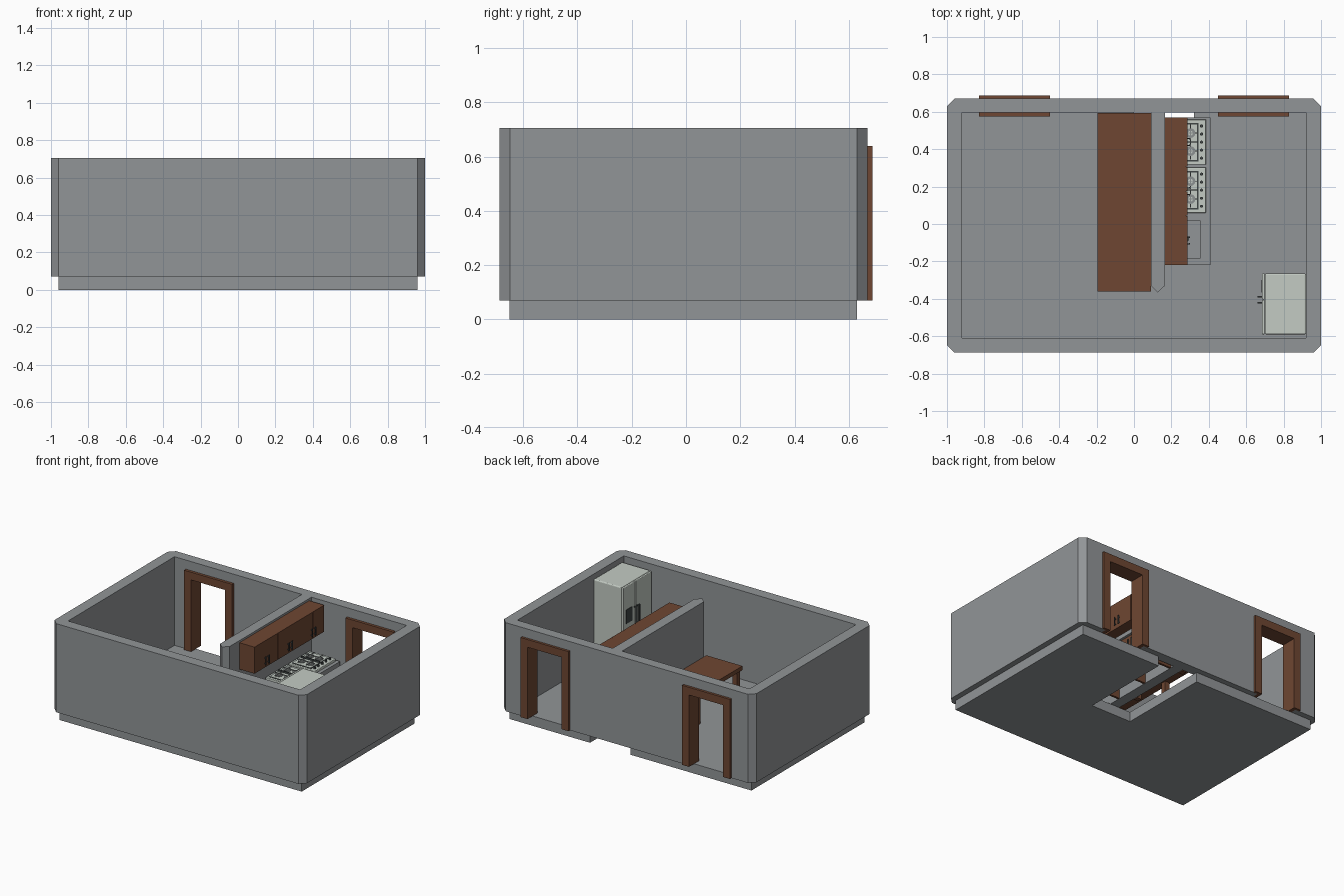
import bpy, bmesh, math

if "Cube" in bpy.data.objects:
    bpy.data.objects.remove(bpy.data.objects["Cube"])

def mat(name, rgb):
    m = bpy.data.materials.new(name)
    m.diffuse_color = (*rgb, 1)
    m.use_nodes = True
    m.node_tree.nodes["Principled BSDF"].inputs["Base Color"].default_value = m.diffuse_color
    return m

GREY = mat("wall_grey", (0.285, 0.30, 0.31))
BROWN = mat("wood_brown", (0.158, 0.062, 0.032))
WHITE = mat("appliance_white", (0.55, 0.60, 0.55))
STEEL = mat("burner_grey", (0.26, 0.28, 0.28))
DARK = mat("dark_metal", (0.05, 0.06, 0.06))

def prism(name, pts, z0, z1, m):
    """Extrude a plan outline between two heights."""
    bm = bmesh.new()
    f = bm.faces.new([bm.verts.new((x, y, z0)) for x, y in pts])
    top = bmesh.ops.extrude_face_region(bm, geom=[f])["geom"]
    bmesh.ops.translate(bm, vec=(0, 0, z1 - z0),
                        verts=[v for v in top if isinstance(v, bmesh.types.BMVert)])
    bmesh.ops.recalc_face_normals(bm, faces=bm.faces)
    me = bpy.data.meshes.new(name)
    bm.to_mesh(me)
    bm.free()
    me.materials.append(m)
    ob = bpy.data.objects.new(name, me)
    bpy.context.collection.objects.link(ob)
    return ob

def box(name, x0, x1, y0, y1, z0, z1, m, bevel=0):
    ob = prism(name, [(x0, y0), (x1, y0), (x1, y1), (x0, y1)], z0, z1, m)
    if bevel:
        b = ob.modifiers.new("bevel", "BEVEL")
        b.width, b.segments = bevel, 3
    return ob

def disc(name, x, y, z0, z1, r, m, n=16):
    return prism(name, [(x + r * math.cos(2 * math.pi * i / n),
                         y + r * math.sin(2 * math.pi * i / n)) for i in range(n)], z0, z1, m)

def cut(ob, cutter):
    b = ob.modifiers.new("cut", "BOOLEAN")
    b.operation, b.object, b.solver = "DIFFERENCE", cutter, "EXACT"
    bpy.context.view_layer.objects.active = ob
    bpy.ops.object.modifier_apply(modifier=b.name)
    bpy.data.objects.remove(cutter)

def handle(name, x, y, z0, z1, out):
    """Vertical bar handle on a face at x, standing off by out (signed)."""
    a, b = sorted((x + out * 0.6, x + out))
    box(name, a, b, y - 0.004, y + 0.004, z0, z1, DARK)
    for z in (z0 + 0.008, z1 - 0.014):
        a, b = sorted((x, x + out * 0.7))
        box(name + "_post", a, b, y - 0.003, y + 0.003, z, z + 0.006, DARK)

FL, TOP = 0.07, 0.705

# Floor slab with a notch running in from the back
prism("floor", [(-0.96, -0.65), (0.96, -0.65), (0.96, 0.63), (0.32, 0.63), (0.32, -0.04),
                (0.0, -0.04), (0.0, 0.63), (-0.96, 0.63)], 0, FL, GREY)

# Outer walls with chamfered corners
c, x, y0, y1 = 0.04, 1.0, -0.688, 0.67
walls = prism("walls", [(-x + c, y0), (x - c, y0), (x, y0 + c), (x, y1 - c),
                        (x - c, y1), (-x + c, y1), (-x, y1 - c), (-x, y0 + c)], FL, TOP, GREY)
cut(walls, box("cutter", -0.92, 0.92, -0.61, 0.595, 0, 1, GREY))

# Doorways and their frames
for s in (-1, 1):
    d = s * 0.64
    cut(walls, box("cutter", d - 0.16, d + 0.16, 0.5, 0.8, 0, 0.60, GREY))
    for a in (-0.19, 0.135):
        box("door_jamb", d + a, d + a + 0.055, 0.575, 0.688, FL, 0.59, BROWN)
    box("door_lintel", d - 0.19, d + 0.19, 0.575, 0.688, 0.585, 0.64, BROWN)

# Partition with a pointed end
prism("partition", [(0.09, -0.33), (0.127, -0.365), (0.165, -0.33), (0.165, 0.596),
                    (0.09, 0.596)], FL, TOP, GREY)

# Long bar table on the left of the partition
box("table_top", -0.195, 0.09, -0.36, 0.594, 0.28, 0.31, BROWN)
for lx in (-0.185, 0.05):
    for ly in (-0.35, 0.10, 0.55):
        box("table_leg", lx, lx + 0.035, ly, ly + 0.035, FL, 0.28, BROWN)

# Upper cabinet with three pairs of doors
CY0, CY1 = -0.22, 0.57
W = (CY1 - CY0) / 3
box("upper_cabinet", 0.165, 0.278, CY0, CY1, 0.50, 0.69, BROWN)
for i in range(3):
    mid = CY0 + W * (i + 0.5)
    for s in (-1, 1):
        a, b = sorted((mid + s * 0.001, mid + s * (W / 2 - 0.001)))
        box("upper_door", 0.278, 0.285, a, b, 0.50, 0.69, BROWN)
        handle("upper_handle", 0.285, mid + s * 0.018, 0.52, 0.58, 0.014)
        # matching lower doors
        box("lower_door", 0.392, 0.398, a, b, 0.10, 0.285, BROWN)
        handle("lower_handle", 0.398, mid + s * 0.018, 0.20, 0.26, 0.010)

# Lower cabinet: open-bottomed carcass
box("lower_front", 0.375, 0.392, CY0, CY1, FL, 0.29, BROWN)
for i in range(4):
    yy = CY0 + (CY1 - CY0 - 0.015) * i / 3
    box("lower_panel", 0.166, 0.375, yy, yy + 0.015, FL, 0.29, BROWN)
box("lower_shelf", 0.166, 0.25, CY0, CY1, 0.17, 0.18, BROWN)

# Worktop with a sink opening and basin
worktop = box("worktop", 0.166, 0.41, CY0, CY1, 0.29, 0.32, GREY)
cut(worktop, box("cutter", 0.21, 0.352, -0.185, 0.02, 0.2, 0.4, GREY))
box("sink_bottom", 0.20, 0.36, -0.195, 0.03, 0.23, 0.24, GREY)
for a in ((0.20, 0.21, -0.195, 0.03), (0.352, 0.362, -0.195, 0.03),
          (0.21, 0.352, -0.195, -0.185), (0.21, 0.352, 0.02, 0.03)):
    box("sink_side", *a, 0.24, 0.29, GREY)
disc("sink_drain", 0.28, -0.08, 0.24, 0.243, 0.015, DARK)
# Tap
disc("tap_stem", 0.19, -0.08, 0.32, 0.39, 0.006, DARK, 10)
box("tap_spout", 0.185, 0.27, -0.086, -0.074, 0.38, 0.39, DARK)

# Two cooktops
for sy in (0.06, 0.317):
    box("cooktop", 0.175, 0.385, sy, sy + 0.242, 0.30, 0.338, WHITE, 0.004)
    box("cooktop_rim", 0.19, 0.344, sy + 0.018, sy + 0.224, 0.338, 0.340, DARK)
    box("cooktop_plate", 0.198, 0.336, sy + 0.026, sy + 0.216, 0.340, 0.341, WHITE)
    for bx in (0.232, 0.302):
        for by in (0.073, 0.169):
            disc("burner", bx, sy + by, 0.341, 0.346, 0.026, STEEL)
            disc("burner_cap", bx, sy + by, 0.346, 0.350, 0.013, WHITE)
            # grate cross arms
            box("grate_arm", bx - 0.034, bx + 0.034, sy + by - 0.002, sy + by + 0.002,
                0.350, 0.354, STEEL)
            box("grate_arm", bx - 0.002, bx + 0.002, sy + by - 0.046, sy + by + 0.046,
                0.350, 0.354, STEEL)
    box("grate_divider", 0.194, 0.340, sy + 0.118, sy + 0.124, 0.340, 0.354, DARK)
    for k in range(5):
        disc("knob", 0.361, sy + 0.035 + k * 0.043, 0.338, 0.350, 0.008, DARK, 12)

# Refrigerator with side-by-side doors
FY0, FY1, SPLIT = -0.59, -0.265, -0.405
box("fridge_body", 0.70, 0.919, FY0, FY1, FL, 0.67, WHITE, 0.008)
box("fridge_door_wide", 0.684, 0.699, FY0, SPLIT - 0.002, 0.085, 0.667, WHITE, 0.005)
box("fridge_door_narrow", 0.684, 0.699, SPLIT + 0.002, FY1, 0.085, 0.667, WHITE, 0.005)
for s in (-1, 1):
    handle("fridge_handle", 0.684, SPLIT + s * 0.016, 0.34, 0.50, -0.024)
box("fridge_dispenser", 0.681, 0.685, -0.365, -0.30, 0.40, 0.50, DARK)
